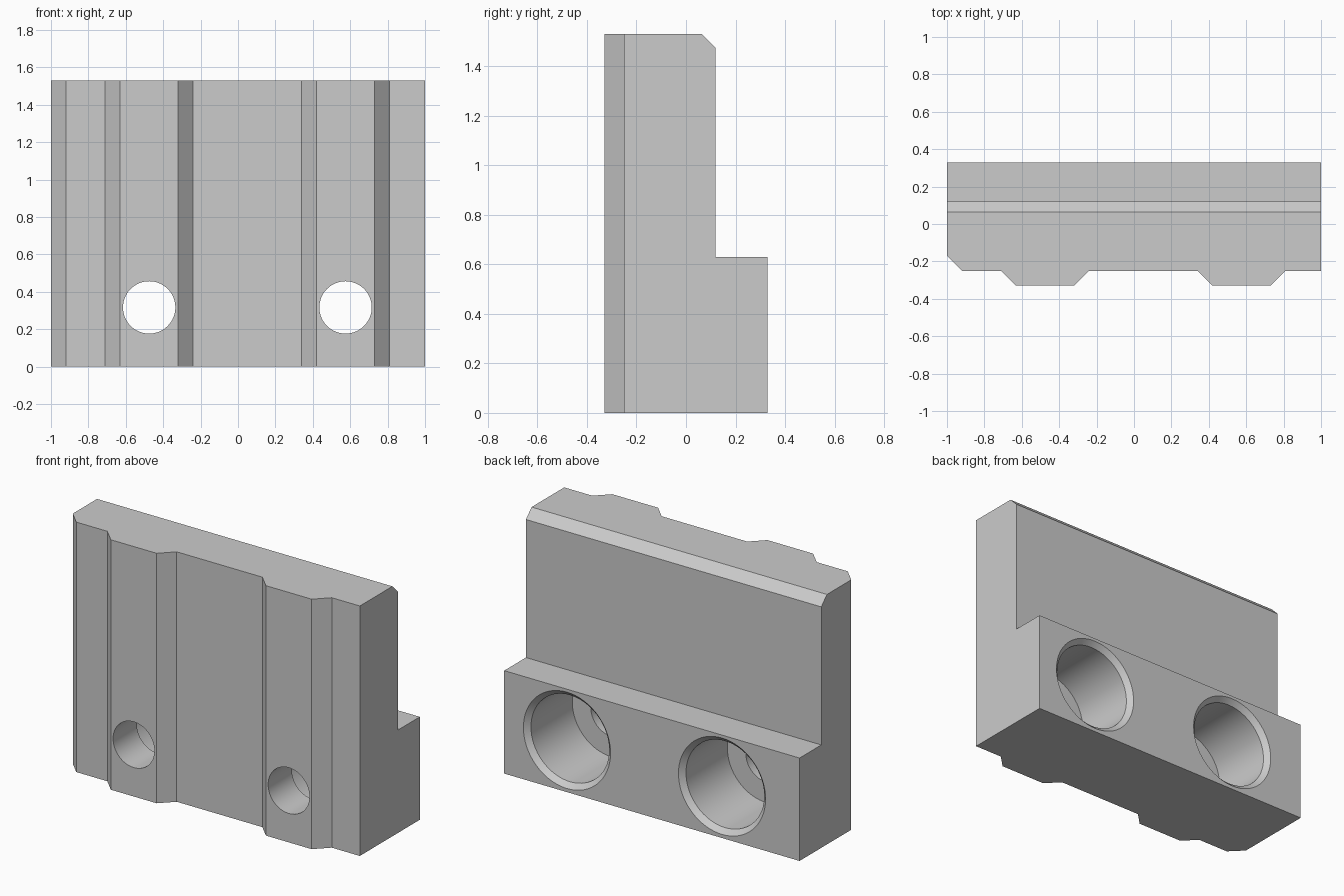
import bpy
import bmesh
import math
from mathutils import Vector

if "Cube" in bpy.data.objects:
    bpy.data.objects.remove(bpy.data.objects["Cube"], do_unlink=True)

HEIGHT, FRONT, BACK = 1.53, -0.33, 0.33
GROOVE = FRONT + 0.08  # recessed front plane

grey = bpy.data.materials.new("plain grey")
grey.use_nodes = True
grey.diffuse_color = (0.6, 0.6, 0.6, 1)
grey.node_tree.nodes["Principled BSDF"].inputs["Base Color"].default_value = (0.6, 0.6, 0.6, 1)


def finish(bm, name):
    bmesh.ops.recalc_face_normals(bm, faces=bm.faces[:])
    mesh = bpy.data.meshes.new(name)
    bm.to_mesh(mesh)
    bm.free()
    obj = bpy.data.objects.new(name, mesh)
    mesh.materials.append(grey)
    bpy.context.collection.objects.link(obj)
    return obj


def prism(name, points, direction):
    bm = bmesh.new()
    face = bm.faces.new([bm.verts.new(p) for p in points])
    grown = bmesh.ops.extrude_face_region(bm, geom=[face], use_keep_orig=True)
    moved = [g for g in grown["geom"] if isinstance(g, bmesh.types.BMVert)]
    bmesh.ops.translate(bm, verts=moved, vec=Vector(direction))
    return finish(bm, name)


def lathe_y(name, profile, x, z):
    bm = bmesh.new()
    verts = [bm.verts.new((x + r, y, z)) for r, y in profile]
    edges = [bm.edges.new(pair) for pair in zip(verts, verts[1:])]
    bmesh.ops.spin(bm, geom=verts + edges, cent=(x, 0, z), axis=(0, 1, 0),
                   angle=math.tau, steps=64, use_merge=False)
    bmesh.ops.remove_doubles(bm, verts=bm.verts[:], dist=0.0001)
    return finish(bm, name)


def cut(target, cutter):
    mod = target.modifiers.new("cut", 'BOOLEAN')
    mod.operation = 'DIFFERENCE'
    mod.solver = 'EXACT'
    mod.object = cutter
    bpy.context.view_layer.objects.active = target
    bpy.ops.object.modifier_apply(modifier=mod.name)
    bpy.data.objects.remove(cutter, do_unlink=True)


# Body plan: one chamfered corner and two raised trapezoid ribs on the front
plan = [(-1, BACK), (-1, GROOVE + 0.08), (-0.92, GROOVE)]
rib_centres = (-0.475, 0.575)
for c in rib_centres:
    plan += [(c - 0.235, GROOVE), (c - 0.155, FRONT), (c + 0.155, FRONT), (c + 0.235, GROOVE)]
plan += [(1, GROOVE), (1, BACK)]
body = prism("jaw_body", [(x, y, 0) for x, y in plan], (0, 0, HEIGHT))

# Rear step with a chamfered top edge
step = [(0.12, 0.63), (0.12, 1.475), (0.015, 1.58), (0.5, 1.58), (0.5, 0.63)]
cut(body, prism("step_cutter", [(-1.2, y, z) for y, z in step], (2.4, 0, 0)))

# Counterbored screw holes with bevelled rims, one behind each rib
bore = [(0, 0.4), (0.365, 0.4), (0.265, 0.3), (0.265, -0.1), (0.14, -0.1), (0.14, -0.5), (0, -0.5)]
for c in rib_centres:
    cut(body, lathe_y("hole_cutter", bore, c, 0.317))

# Smooth bores, crisp edges
bpy.ops.object.select_all(action='DESELECT')
body.select_set(True)
bpy.context.view_layer.objects.active = body
bpy.ops.object.shade_smooth_by_angle(angle=math.radians(30))
